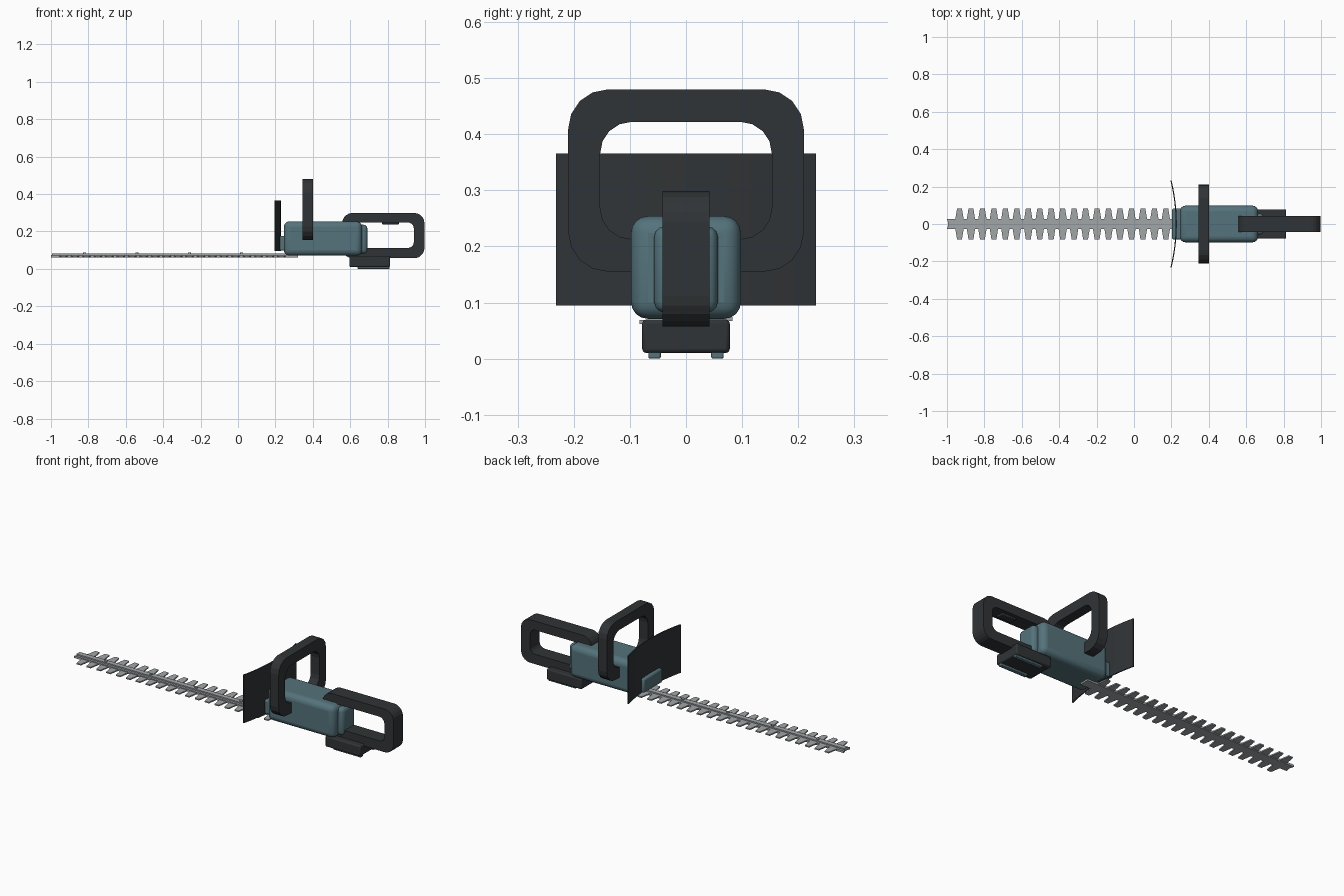
import bpy, bmesh
from math import sin, cos, pi

if "Cube" in bpy.data.objects:
    bpy.data.objects.remove(bpy.data.objects["Cube"])


def material(name, rgb):
    m = bpy.data.materials.new(name)
    m.diffuse_color = (*rgb, 1)
    m.use_nodes = True
    m.node_tree.nodes["Principled BSDF"].inputs["Base Color"].default_value = m.diffuse_color
    return m


TEAL = material("teal_plastic", (0.09, 0.17, 0.20))
DARK = material("dark_rubber", (0.03, 0.034, 0.037))
STEEL = material("steel", (0.36, 0.38, 0.39))


def finish(name, bm, mat, bevel=0, segments=3):
    bmesh.ops.recalc_face_normals(bm, faces=bm.faces)
    me = bpy.data.meshes.new(name)
    bm.to_mesh(me)
    bm.free()
    ob = bpy.data.objects.new(name, me)
    bpy.context.collection.objects.link(ob)
    me.materials.append(mat)
    if bevel:
        b = ob.modifiers.new("bevel", "BEVEL")
        b.width, b.segments = bevel, segments
        bpy.context.view_layer.objects.active = ob
        bpy.ops.object.select_all(action='DESELECT')
        ob.select_set(True)
        bpy.ops.object.shade_smooth_by_angle()
    return ob


def box(name, x, y, z, mat, bevel=0, segments=3):
    bm = bmesh.new()
    bmesh.ops.create_cube(bm, size=1)
    for v in bm.verts:
        for i, (a, b) in enumerate((x, y, z)):
            v.co[i] = (a + b) / 2 + v.co[i] * (b - a)
    return finish(name, bm, mat, bevel, segments)


def prism(bm, outline, z0, z1):
    """Extrude an xy outline between two heights."""
    face = bm.faces.new([bm.verts.new((x, y, z0)) for x, y in outline])
    ext = bmesh.ops.extrude_face_region(bm, geom=[face])
    for v in ext["geom"]:
        if isinstance(v, bmesh.types.BMVert):
            v.co.z = z1


def rounded(u0, u1, v0, v1, r, segs):
    pts = []
    corners = ((u1 - r, v1 - r), (u0 + r, v1 - r), (u0 + r, v0 + r), (u1 - r, v0 + r))
    for k, (cu, cv) in enumerate(corners):
        for i in range(segs + 1):
            a = (k + i / segs) * pi / 2
            pts.append((cu + r * cos(a), cv + r * sin(a)))
    return pts


def loop_handle(name, outer, inner, place, lo, hi):
    """Closed grip: outer and inner outlines joined and given a width."""
    bm = bmesh.new()
    rings = [[bm.verts.new(place(u, v, w)) for u, v in ring]
             for ring, w in ((outer, lo), (outer, hi), (inner, hi), (inner, lo))]
    n = len(outer)
    for k in range(4):
        a, b = rings[k], rings[(k + 1) % 4]
        for i in range(n):
            j = (i + 1) % n
            bm.faces.new((a[i], a[j], b[j], b[i]))
    return finish(name, bm, DARK)


# Motor housing with nose and rear blocks
box("motor_housing", (0.245, 0.663), (-0.098, 0.098), (0.071, 0.254), TEAL, 0.03, 4)
box("nose_block", (0.203, 0.27), (-0.083, 0.083), (0.097, 0.175), TEAL, 0.008, 2)
box("rear_block", (0.62, 0.692), (-0.057, 0.057), (0.082, 0.236), TEAL, 0.02, 3)

# Front bail handle, in the yz plane
loop_handle("front_handle",
            rounded(-0.21, 0.21, 0.155, 0.48, 0.071, 4),
            rounded(-0.153, 0.153, 0.213, 0.422, 0.056, 4),
            lambda u, v, w: (w, u, v), 0.345, 0.40)

# Rear grip, in the xz plane, with trigger
loop_handle("rear_handle",
            rounded(0.557, 0.997, 0.057, 0.299, 0.055, 5),
            rounded(0.61, 0.94, 0.112, 0.248, 0.032, 5),
            lambda u, v, w: (u, w, v), -0.042, 0.042)
box("trigger", (0.77, 0.86), (-0.022, 0.022), (0.238, 0.255), DARK, 0.004, 2)

# Battery and its two bottom rails
box("battery", (0.596, 0.814), (-0.078, 0.078), (0.01, 0.07), DARK, 0.007, 2)
for name, y in (("left_rail", 0.056), ("right_rail", -0.056)):
    box("battery_" + name, (0.64, 0.81), (y - 0.011, y + 0.011), (0, 0.015), TEAL, 0.003, 2)

# Curved hand guard, bowed towards the housing
N = 12
ys = [-0.232 + 0.464 * i / N for i in range(N + 1)]
arc = [(0.229 - 0.028 * (y / 0.232) ** 2, y) for y in ys]
bm = bmesh.new()
prism(bm, arc + [(x - 0.006, y) for x, y in reversed(arc)], 0.095, 0.366)
finish("hand_guard", bm, DARK)


# Two sliding blades, each a strip with tapered teeth along one side
def blade(name, side, z0, z1):
    pts = [(-1.0, 0.027)]
    for i in range(20):
        x = -0.933 + i * 0.0613
        pts += [(x - 0.022, 0.027), (x - 0.013, 0.083), (x + 0.013, 0.083), (x + 0.022, 0.027)]
    pts += [(0.32, 0.027), (0.32, -0.027), (-1.0, -0.027), (-0.992, 0)]
    bm = bmesh.new()
    prism(bm, [(x, side * y) for x, y in pts], z0, z1)
    finish(name, bm, STEEL)


blade("lower_blade", -1, 0.062, 0.069)
blade("upper_blade", 1, 0.067, 0.074)
box("guide_bar", (-0.995, 0.32), (-0.014, 0.014), (0.073, 0.081), STEEL)

# Bolts holding the guide bar
for i in range(4):
    bm = bmesh.new()
    bmesh.ops.create_cone(bm, cap_ends=True, segments=12, radius1=0.008, radius2=0.008, depth=0.01)
    bmesh.ops.translate(bm, verts=bm.verts, vec=(-0.82 + i * 0.28, 0, 0.082))
    finish(f"bar_bolt_{i + 1}", bm, STEEL)
